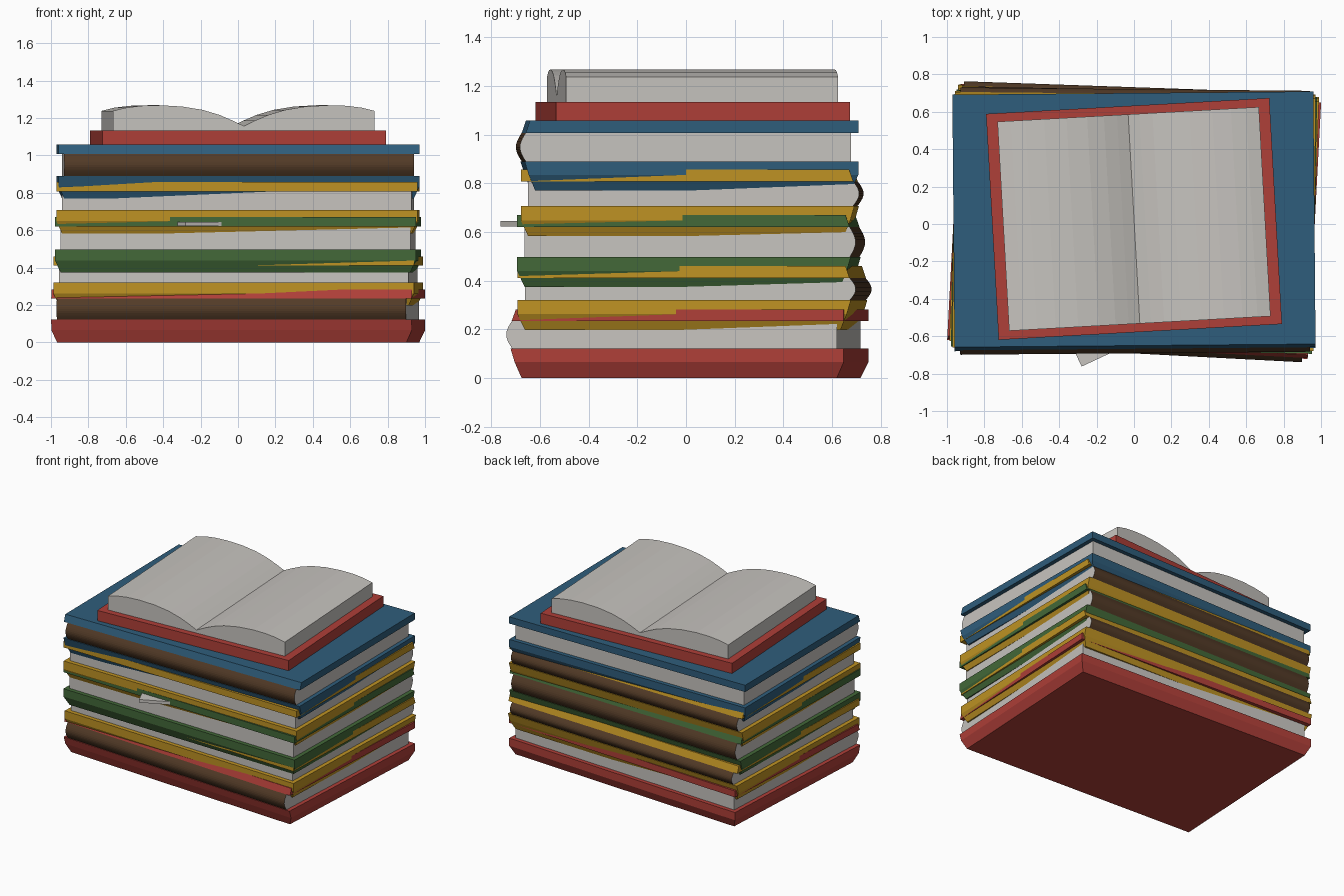
import bpy, bmesh, math
from mathutils import Matrix

if "Cube" in bpy.data.objects:
    bpy.data.objects.remove(bpy.data.objects["Cube"])


def material(name, rgb):
    m = bpy.data.materials.new(name)
    m.diffuse_color = (*rgb, 1)
    m.use_nodes = True
    m.node_tree.nodes["Principled BSDF"].inputs["Base Color"].default_value = m.diffuse_color
    return m


RED = material("red_cover", (0.43, 0.05, 0.04))
YELLOW = material("yellow_cover", (0.52, 0.29, 0.017))
GREEN = material("green_cover", (0.056, 0.14, 0.04))
BLUE = material("blue_cover", (0.028, 0.11, 0.20))
PAPER = material("paper", (0.57, 0.55, 0.52))
BROWN = material("brown_spine", (0.085, 0.043, 0.02))


def finish(bm, name, mats, matrix):
    bmesh.ops.recalc_face_normals(bm, faces=bm.faces)
    bm.transform(matrix)
    me = bpy.data.meshes.new(name)
    bm.to_mesh(me)
    bm.free()
    for m in mats:
        me.materials.append(m)
    ob = bpy.data.objects.new(name, me)
    bpy.context.collection.objects.link(ob)
    return ob


def loft(rings):
    """Closed solid through rings that share the same point count."""
    bm = bmesh.new()
    loops = [[bm.verts.new(p) for p in r] for r in rings]
    n = len(loops[0])
    for a, b in zip(loops, loops[1:]):
        for i in range(n):
            j = (i + 1) % n
            bm.faces.new((a[i], a[j], b[j], b[i]))
    bm.faces.new(loops[0][::-1])
    bm.faces.new(loops[-1])
    return bm


def board(name, levels, mat, matrix):
    """Cover board: each level is (z, half width, fore edge y, spine y)."""
    rings = [[(-w, s, z), (w, s, z), (w, f, z), (-w, f, z)] for z, w, f, s in levels]
    return finish(loft(rings), name, [mat], matrix)


def closed_book(name, mat, z0, z1, z2, z3, angle, spine_back, shift):
    turn = math.radians(angle + (180 if spine_back else 0))
    mx = Matrix.Rotation(turn, 4, 'Z') @ Matrix.Translation((0, -shift if spine_back else shift, 0))
    # thick lower board with a bevelled underside, thin upper board
    board(name + "_lower_cover", [(z0, .935, .67, -.628), (z0 + .065, .965, .70, -.655),
                                  (z1, .965, .70, -.672)], mat, mx)
    board(name + "_upper_cover", [(z2, .965, .70, -.667), (z3, .965, .70, -.65)], mat, mx)
    # page block with a rounded spine end
    prof = [(.67, z1), (.67, z2)]
    for i in range(11):
        t = i / 10
        prof.append((-.667 - .024 * math.sin(math.pi * t), z2 + (z1 - z2) * t))
    bm = loft([[(x, y, z) for y, z in prof] for x in (-.935, .935)])
    bm.normal_update()
    for f in bm.faces:
        c = f.calc_center_median()
        if c.y < -.6 and abs(c.x) < .1:
            f.material_index = 1
    finish(bm, name + "_pages", [PAPER, BROWN], mx)


# stack of five closed books, each turned a little
closed_book("bottom_red_book", RED, 0, .122, .235, .282, -3, False, 0)
closed_book("lower_yellow_book", YELLOW, .197, .32, .41, .46, -2, True, .04)
closed_book("green_book", GREEN, .374, .497, .62, .67, -1.2, True, .026)
closed_book("upper_yellow_book", YELLOW, .583, .708, .808, .857, -.55, True, .03)
closed_book("blue_book", BLUE, .77, .89, 1.008, 1.058, .5, False, 0)

# loose bookmark poking out of the green book
bm = loft([[(0, 0, z), (.29, 0, z), (.29, .45, z), (0, .45, z)] for z in (.622, .645)])
finish(bm, "bookmark", [PAPER],
       Matrix.Translation((-.28, -.762, 0)) @ Matrix.Rotation(math.radians(25), 4, 'Z'))

# open book on top
open_mx = Matrix.Translation((0, .027, 0)) @ Matrix.Rotation(math.radians(3.2), 4, 'Z')
board("open_book_cover", [(1.056, .7585, .605, -.605), (1.134, .7585, .605, -.605)], RED, open_mx)

half = [(0, 1.157), (.06, 1.186), (.13, 1.216), (.22, 1.243), (.33, 1.261),
        (.45, 1.268), (.55, 1.265), (.63, 1.255), (.7, 1.238)]
profile = [(-.7, 1.13)] + [(-x, z) for x, z in half[:0:-1]] + half + [(.7, 1.13)]
bm = loft([[(x, y, z) for x, z in profile] for y in (-.56, .56)])
pages = finish(bm, "open_book_pages", [PAPER], open_mx)
